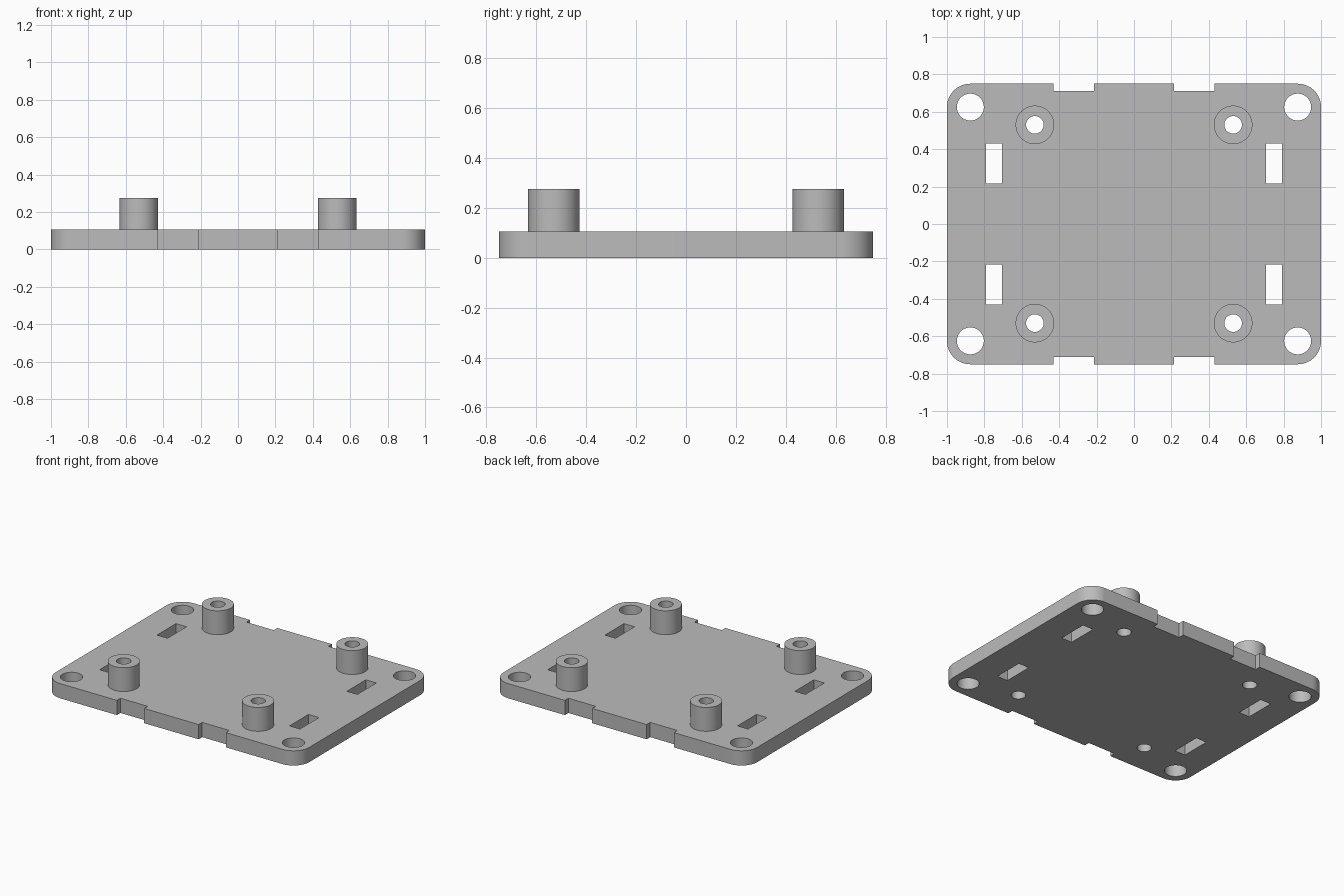
import bpy, bmesh
from math import cos, sin, pi, radians

cube = bpy.data.objects.get("Cube")
if cube:
    bpy.data.objects.remove(cube, do_unlink=True)

GREY = (0.5, 0.5, 0.5, 1)
grey = bpy.data.materials.new("plain grey")
grey.use_nodes = True
grey.diffuse_color = GREY
grey.node_tree.nodes["Principled BSDF"].inputs["Base Color"].default_value = GREY

HALF_X, HALF_Y, THICK = 1.0, 0.75, 0.105
CORNER = 0.125
POST_TOP, POST_AT = 0.275, 0.53
POST_R, BORE_R = 0.103, 0.047
SIGNS = [(sx, sy) for sx in (-1, 1) for sy in (-1, 1)]


def circle(cx, cy, r, n=64):
    return [(cx + r * cos(2 * pi * i / n), cy + r * sin(2 * pi * i / n)) for i in range(n)]


def rect(x0, x1, y0, y1):
    return [(x0, y0), (x1, y0), (x1, y1), (x0, y1)]


def extrude_loops(name, loops, z0, z1):
    """Fill the first loop, leave the others open as holes, and extrude."""
    curve = bpy.data.curves.new(name, 'CURVE')
    curve.dimensions = '2D'
    curve.fill_mode = 'BOTH'
    curve.extrude = (z1 - z0) / 2
    for pts in loops:
        spline = curve.splines.new('POLY')
        spline.points.add(len(pts) - 1)
        for p, (x, y) in zip(spline.points, pts):
            p.co = (x, y, 0, 1)
        spline.use_cyclic_u = True
    temp = bpy.data.objects.new(name + " profile", curve)
    bpy.context.collection.objects.link(temp)
    dg = bpy.context.evaluated_depsgraph_get()
    mesh = bpy.data.meshes.new_from_object(temp.evaluated_get(dg))
    bpy.data.objects.remove(temp, do_unlink=True)

    bm = bmesh.new()
    bm.from_mesh(mesh)
    bmesh.ops.remove_doubles(bm, verts=bm.verts, dist=1e-5)
    bmesh.ops.translate(bm, verts=bm.verts, vec=(0, 0, (z0 + z1) / 2))
    bmesh.ops.recalc_face_normals(bm, faces=bm.faces)
    bm.to_mesh(mesh)
    bm.free()
    mesh.materials.clear()
    mesh.materials.append(grey)
    obj = bpy.data.objects.new(name, mesh)
    bpy.context.collection.objects.link(obj)
    bpy.ops.object.select_all(action='DESELECT')
    obj.select_set(True)
    bpy.context.view_layer.objects.active = obj
    bpy.ops.object.shade_smooth_by_angle(angle=radians(30))
    return obj


# Plate outline: one quarter with rounded corner and edge notch, then mirrored
quarter = [(HALF_X - CORNER + CORNER * cos(a), HALF_Y - CORNER + CORNER * sin(a))
           for a in (pi / 2 * i / 16 for i in range(17))]
quarter += [(0.43, HALF_Y), (0.43, 0.71), (0.215, 0.71), (0.215, HALF_Y)]
half = quarter + [(-x, y) for x, y in reversed(quarter)]
loops = [half + [(-x, -y) for x, y in half]]

# Corner screw holes, strap slots and standoff bores
for sx, sy in SIGNS:
    loops.append(circle(sx * 0.875, sy * 0.625, 0.072))
    loops.append(rect(sx * 0.707, sx * 0.79, sy * 0.216, sy * 0.43))
    loops.append(circle(sx * POST_AT, sy * POST_AT, BORE_R))
extrude_loops("base_plate", loops, 0, THICK)

# Hollow standoffs
for sx, sy in SIGNS:
    name = ("back" if sy > 0 else "front") + ("_left" if sx > 0 else "_right") + "_standoff"
    x, y = sx * POST_AT, sy * POST_AT
    extrude_loops(name, [circle(x, y, POST_R), circle(x, y, BORE_R)], THICK, POST_TOP)
